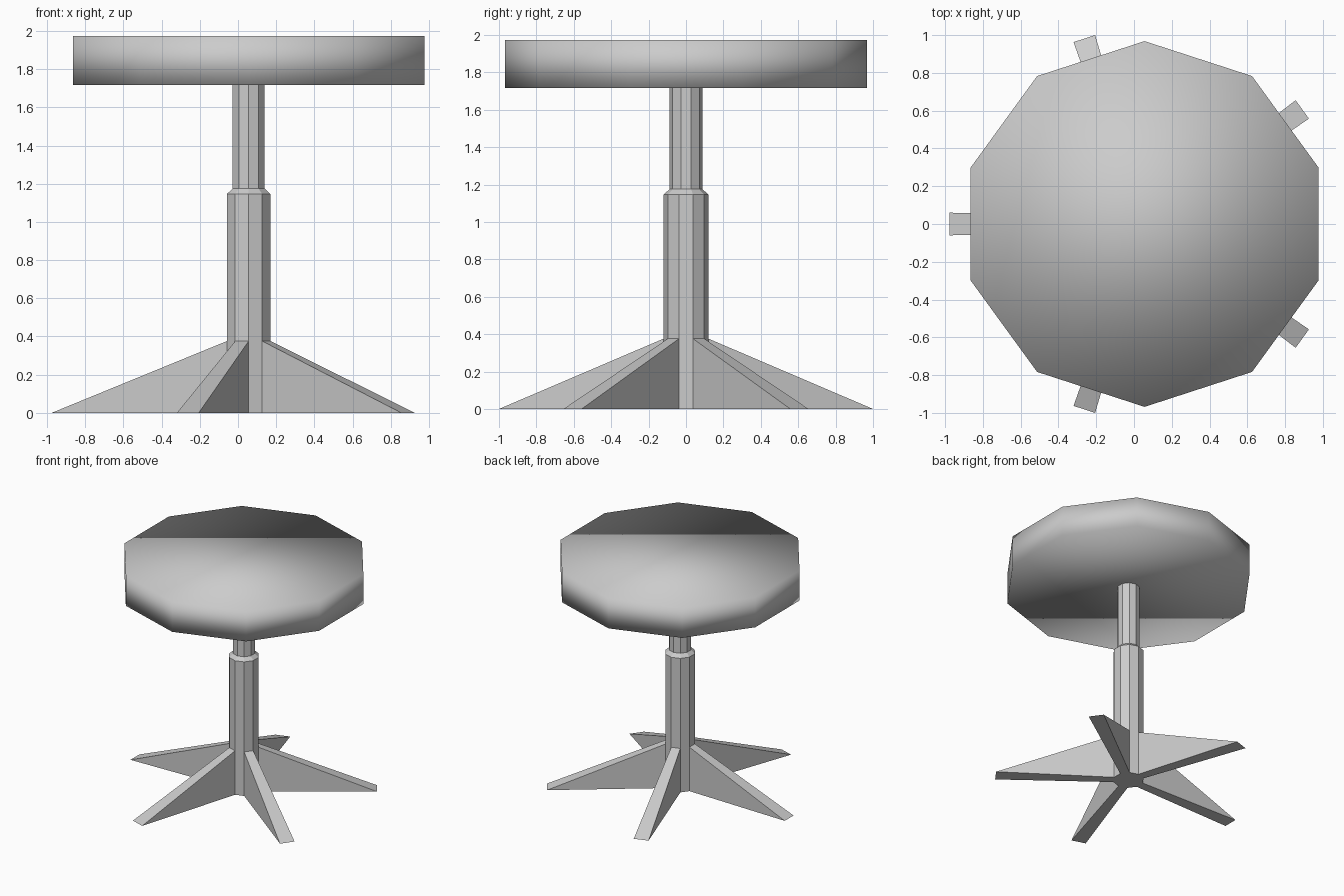
import bpy
import math

if "Cube" in bpy.data.objects:
    bpy.data.objects.remove(bpy.data.objects["Cube"])

CX = 0.056            # axis of the stool
SIDES = 10
LEG_TOP = 0.376
POST_R = 0.12
LEG_LEN = 1.032
LEG_HALF = 0.06


def polar(r, deg, z):
    a = math.radians(deg)
    return (CX + r * math.cos(a), r * math.sin(a), z)


def make(name, verts, faces, smooth=False):
    mesh = bpy.data.meshes.new(name)
    mesh.from_pydata(verts, [], faces)
    mesh.polygons.foreach_set("use_smooth", [smooth] * len(faces))
    mesh.update()
    obj = bpy.data.objects.new(name, mesh)
    bpy.context.collection.objects.link(obj)
    return obj


def lathe(name, profile, smooth=False, cap_top=True, skip=lambda ring, i: False):
    """Ten-sided turned solid from (radius, z) rings, bottom to top."""
    verts = [polar(r, 18 + 36 * i, z) for r, z in profile for i in range(SIDES)]
    faces = [tuple(reversed(range(SIDES)))]
    for k in range(len(profile) - 1):
        for i in range(SIDES):
            if not skip(k, i):
                j = (i + 1) % SIDES
                a, b = k * SIDES, (k + 1) * SIDES
                faces.append((a + i, a + j, b + j, b + i))
    if cap_top:
        top = (len(profile) - 1) * SIDES
        faces.append(tuple(range(top, top + SIDES)))
    return make(name, verts, faces, smooth)


# Seat: smooth-shaded decagonal cushion
lathe("seat", [(0.968, 1.717), (0.968, 1.973)], smooth=True)

# Post: stepped column, open where the legs grow out of every other side
lathe("post", [(POST_R, 0), (POST_R, LEG_TOP), (POST_R, 1.146),
               (0.088, 1.175), (0.088, 1.717)],
      cap_top=False, skip=lambda ring, i: ring == 0 and i % 2 == 0)

# Legs: five wedges widening towards the floor tip
for n in range(5):
    mid = 36 + 72 * n
    r = math.hypot(LEG_LEN, LEG_HALF)
    spread = math.degrees(math.atan2(LEG_HALF, LEG_LEN))
    verts = [polar(POST_R, mid - 18, 0), polar(POST_R, mid + 18, 0),
             polar(POST_R, mid - 18, LEG_TOP), polar(POST_R, mid + 18, LEG_TOP),
             polar(r, mid - spread, 0), polar(r, mid + spread, 0)]
    make(f"leg_{n + 1}", verts, [(2, 4, 5, 3), (0, 1, 5, 4), (0, 4, 2), (1, 3, 5)])
